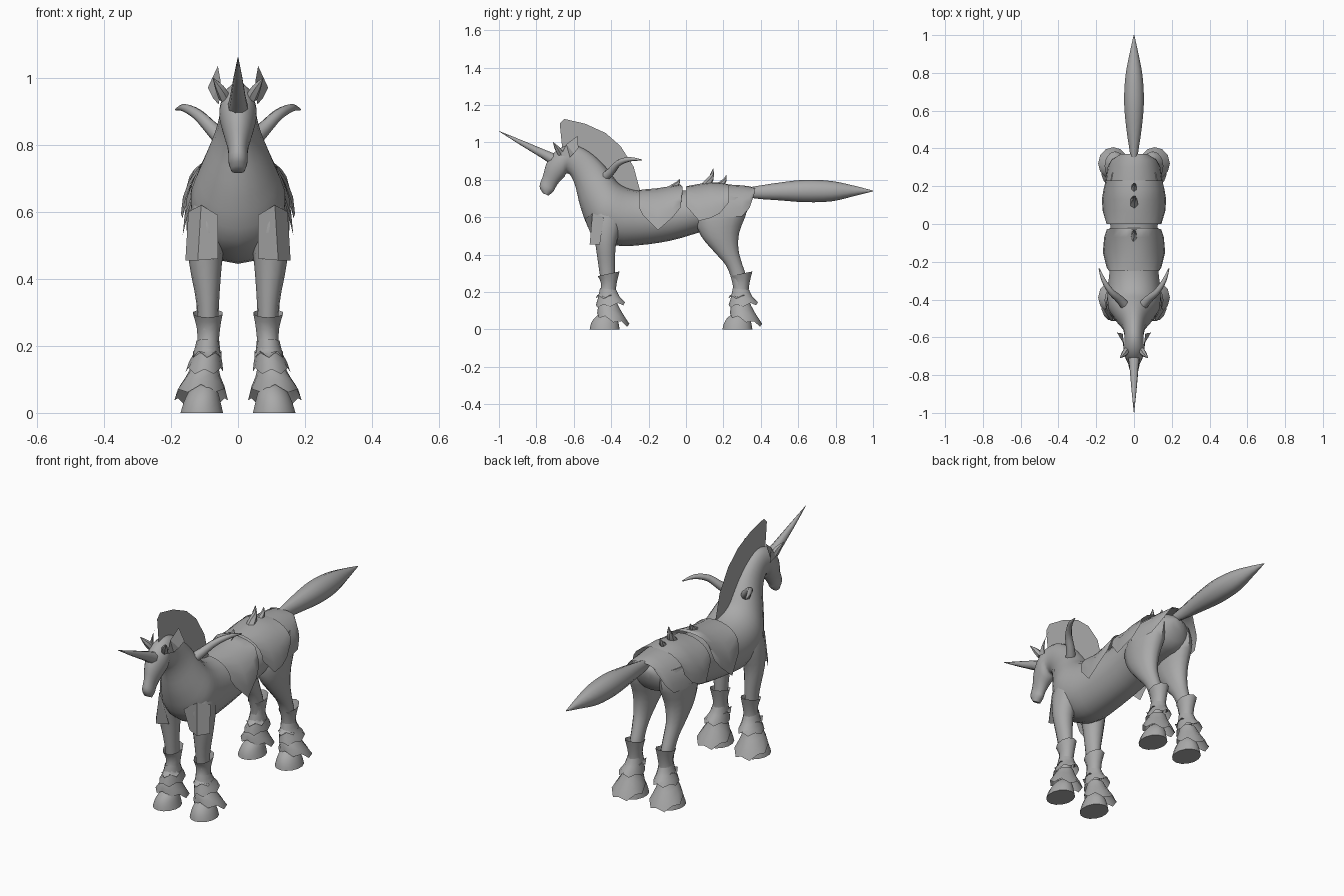
import bpy, bmesh, math
from mathutils import Vector

grey = bpy.data.materials.new("plain grey")
grey.diffuse_color = (0.4, 0.4, 0.4, 1)


def finish(name, verts, faces, angle=50):
    """Make a shaded object from points and faces."""
    bm = bmesh.new()
    vs = [bm.verts.new(v) for v in verts]
    for f in faces:
        bm.faces.new([vs[i] for i in f])
    bmesh.ops.recalc_face_normals(bm, faces=bm.faces)
    me = bpy.data.meshes.new(name)
    bm.to_mesh(me)
    bm.free()
    me.materials.append(grey)
    ob = bpy.data.objects.new(name, me)
    bpy.context.collection.objects.link(ob)
    bpy.ops.object.select_all(action='DESELECT')
    ob.select_set(True)
    bpy.context.view_layer.objects.active = ob
    bpy.ops.object.shade_smooth_by_angle(angle=math.radians(angle))


def smooth(rows, n):
    """Catmull-Rom interpolation of a list of tuples."""
    out = []
    for i in range(len(rows) - 1):
        a, b, c, d = (rows[max(0, min(len(rows) - 1, i + k))] for k in (-1, 0, 1, 2))
        for j in range(n):
            t = j / n
            out.append(tuple(q + .5 * t * (r - p + t * (2*p - 5*q + 4*r - s + t * (3*(q - r) + s - p)))
                             for p, q, r, s in zip(a, b, c, d)))
    return out + [tuple(rows[-1])]


def skin(name, rings, caps, angle=50):
    """Join equal rings of points into a tube."""
    n = len(rings[0])
    faces = [(r*n + k, r*n + (k+1) % n, (r+1)*n + (k+1) % n, (r+1)*n + k)
             for r in range(len(rings) - 1) for k in range(n)]
    if caps:
        faces += [tuple(range(n)), tuple(range((len(rings)-1)*n, len(rings)*n))]
    finish(name, [p for r in rings for p in r], faces, angle)


def loft(name, rows, sides=14, n=3, caps=True, side=1, jag=0):
    """Rows: profile point A (y, z), profile point B (y, z), half width, x centre."""
    rings = []
    for ya, za, yb, zb, hw, xc in smooth(rows, n):
        mid, half = Vector((xc, (ya+yb)/2, (za+zb)/2)), Vector((0, (ya-yb)/2, (za-zb)/2))
        ring = []
        for k in range(sides):
            a = math.tau * k / sides
            p = mid + half * math.cos(a) + Vector((hw * math.sin(a), 0, 0))
            ring.append(Vector((p.x * side, p.y, p.z)))
        rings.append(ring)
    for k in range(1, sides, 2):
        rings[-1][k].z += jag
    skin(name, rings, caps)


def tube(name, pts, sides=8, side=1, n=3):
    """Tapered tube through points (x, y, z, radius)."""
    pts = smooth(pts, n)
    rings = []
    for i, p in enumerate(pts):
        t = Vector(pts[min(i+1, len(pts)-1)][:3]) - Vector(pts[max(i-1, 0)][:3])
        u = t.cross(Vector((.3, .2, 1))).normalized()
        w = t.cross(u).normalized()
        ring = [Vector(p[:3]) + p[3] * (u * math.cos(math.tau*k/sides) + w * math.sin(math.tau*k/sides))
                for k in range(sides)]
        rings.append([Vector((v.x * side, v.y, v.z)) for v in ring])
    skin(name, rings, True)


def drape(name, rows, n=12):
    """Armour sheet over the back. Rows: y, top z, hem z, half width."""
    verts = []
    for y, top, hem, w in rows:
        for k in range(n + 1):
            a = math.pi * (k / n - .5)
            verts.append((w * math.sin(a), y, hem + (top - hem) * math.cos(a)))
    m = n + 1
    finish(name, verts, [(r*m+k, r*m+k+1, (r+1)*m+k+1, (r+1)*m+k)
                         for r in range(len(rows)-1) for k in range(n)])


# Torso, neck and head in one skin
loft("body", [
    (.35, .71, .335, .65, .03, 0), (.30, .752, .29, .58, .11, 0),
    (.20, .762, .18, .55, .14, 0), (.08, .75, .06, .515, .132, 0),
    (-.08, .738, -.08, .475, .125, 0), (-.22, .738, -.25, .45, .13, 0),
    (-.30, .75, -.38, .45, .14, 0), (-.36, .78, -.50, .51, .14, 0),
    (-.40, .83, -.56, .64, .105, 0), (-.45, .89, -.59, .76, .07, 0),
    (-.52, .95, -.615, .82, .054, 0), (-.60, .985, -.64, .835, .05, 0),
    (-.68, .965, -.65, .815, .056, 0), (-.74, .90, -.68, .785, .044, 0),
    (-.765, .82, -.70, .755, .03, 0), (-.783, .765, -.71, .737, .029, 0),
    (-.765, .728, -.735, .715, .02, 0)], sides=18)

# Tail
loft("tail", [(.28, .75, .28, .72, .015, 0), (.37, .765, .37, .70, .022, 0),
              (.50, .785, .50, .69, .042, 0), (.64, .80, .64, .68, .055, 0),
              (.78, .793, .78, .685, .048, 0), (.90, .768, .90, .713, .025, 0),
              (1, .742, 1, .738, .002, 0)], sides=10)

# Flat mane crest and forehead horn
crest = [(-.66, .95), (-.675, 1.1), (-.65, 1.125), (-.54, 1.10), (-.43, 1.05), (-.35, .98),
         (-.28, .87), (-.245, .74), (-.32, .73), (-.42, .83), (-.52, .93), (-.6, .96)]
finish("mane", [(0, y, z) for y, z in crest], [tuple(range(len(crest)))])
tube("forehead_horn", [(0, -.69, .90, .034), (0, -.76, .937, .025), (0, -.88, .998, .014),
                       (0, -1, 1.06, .001)], n=1)

for s, tag in ((1, "left"), (-1, "right")):
    # Swept neck horns, ears, cheek wings
    tube("neck_horn_" + tag, [(.03, -.45, .80, .028), (.075, -.40, .845, .022), (.12, -.36, .89, .017),
                              (.16, -.30, .91, .012), (.185, -.235, .905, .003)], side=s)
    tube("ear_" + tag, [(.04, -.67, .94, .018), (.055, -.69, .97, .014), (.075, -.71, 1.0, .001)], 6, s)
    finish("cheek_wing_" + tag, [(s*x, y, z) for x, y, z in (
        (.056, -.67, .93), (.052, -.64, .99), (.06, -.58, 1.035), (.09, -.575, .97),
        (.075, -.60, .94), (.058, -.62, .92))], [(0, 1, 5), (1, 4, 5), (1, 2, 3, 4)], 20)
    # Skirt plate above each foreleg
    finish("shoulder_plate_" + tag, [(s*x, y, z) for x, y, z in (
        (.06, -.49, .46), (.12, -.515, .455), (.157, -.46, .455),
        (.148, -.44, .60), (.11, -.50, .62), (.06, -.54, .59))], [(0, 1, 4, 5), (1, 2, 3, 4)])
    # Legs
    loft("front_leg_" + tag, [
        (-.49, .64, -.33, .64, .05, .085), (-.50, .56, -.345, .55, .058, .09),
        (-.485, .46, -.375, .45, .05, .097), (-.465, .32, -.38, .32, .033, .09),
        (-.45, .20, -.385, .20, .03, .09), (-.46, .05, -.39, .05, .035, .1)], 12, side=s)
    loft("hind_leg_" + tag, [
        (.08, .70, .32, .71, .05, .075), (.05, .60, .325, .63, .068, .085),
        (.08, .50, .285, .52, .058, .092), (.155, .41, .28, .43, .042, .095),
        (.215, .34, .30, .35, .034, .092), (.245, .26, .325, .27, .031, .09),
        (.255, .18, .32, .18, .03, .092), (.24, .05, .32, .05, .035, .1)], 12, side=s)
    # Hooves and flared armour cuffs, shared by front and hind legs
    for leg, d in (("front_", 0), ("hind_", .71)):
        foot = lambda rows: [(a+d, za, b+d, zb, hw, xc) for a, za, b, zb, hw, xc in rows]
        loft(leg + "hoof_" + tag, foot([
            (-.46, .085, -.39, .085, .03, .1), (-.49, .06, -.37, .06, .046, .104),
            (-.508, .03, -.36, .03, .057, .107), (-.515, 0, -.355, 0, .065, .108)]), 14, 2, side=s)
        loft(leg + "knee_cuff_" + tag, foot([
            (-.472, .285, -.355, .31, .046, .09), (-.455, .25, -.37, .25, .036, .088),
            (-.46, .20, -.375, .19, .034, .09), (-.485, .165, -.36, .165, .045, .092)]),
            10, 2, False, s, .02)
        loft(leg + "shin_cuff_" + tag, foot([
            (-.46, .22, -.372, .21, .034, .09), (-.47, .17, -.355, .175, .042, .093),
            (-.482, .13, -.325, .145, .056, .1)]), 12, 2, False, s, -.015)
        loft(leg + "bell_cuff_" + tag, foot([
            (-.455, .15, -.37, .145, .037, .097), (-.47, .12, -.345, .095, .052, .104),
            (-.475, .085, -.303, .03, .08, .11)]), 12, 2, False, s, -.02)

# Armour sheets over waist, hips and rump
drape("waist_plate", [(-.25, .745, .65, .132), (-.23, .748, .61, .145), (-.15, .755, .53, .165),
                      (-.07, .768, .60, .158), (-.03, .775, .65, .145), (-.02, .765, .72, .12)])
drape("hip_plate", [(0, .765, .66, .145), (.07, .778, .58, .166), (.13, .785, .595, .17),
                    (.18, .785, .62, .162), (.23, .775, .68, .15)])
drape("rump_plate", [(.16, .775, .61, .155), (.22, .775, .60, .152), (.30, .77, .605, .14),
                     (.34, .765, .65, .12), (.37, .755, .74, .07)])

# Spikes along the spine
for i, (y, z, h, r) in enumerate(((-.06, .76, .045, .02), (.12, .77, .09, .026), (.19, .77, .055, .02))):
    tube(f"spine_spike_{i+1}", [(0, y - .02, z - .01, r), (0, y + .015, z + h*.45, r*.6),
                                (0, y + .025, z + h, .001)], 6)
